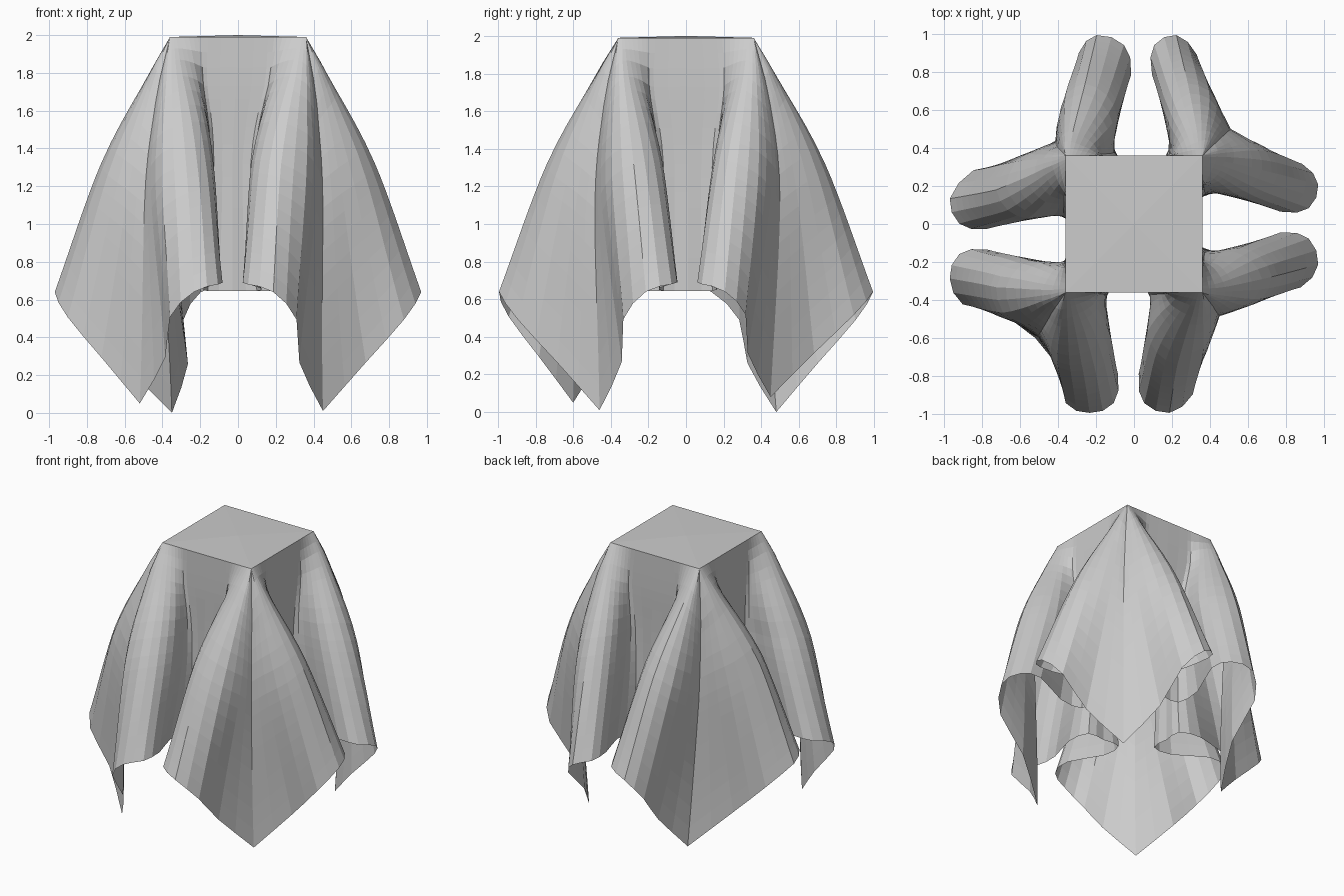
import bpy
import bmesh
from mathutils import Vector, Matrix
from math import radians, sin, pi

old = bpy.data.objects.get("Cube")
if old:
    bpy.data.objects.remove(old, do_unlink=True)

HALF = 0.36      # half width of the flat top
STEPS = 2        # mesh columns between two outline keys

# Half outlines of one side, from the middle of the wall, round a fold, to the cloth corner
top_edge = [(HALF, y, 1.99) for y in (0, .16, .21, .26, .31, .34, HALF, HALF, HALF)]
upper = [(.36, 0, 1.73), (.36, .175, 1.73), (.38, .205, 1.74), (.42, .235, 1.76), (.455, .28, 1.78),
         (.48, .33, 1.78), (.49, .38, 1.74), (.475, .42, 1.69), (.45, .45, 1.63)]
middle = [(.35, 0, 1.32), (.35, .13, 1.32), (.42, .155, 1.32), (.56, .135, 1.33), (.665, .175, 1.34),
          (.725, .275, 1.32), (.695, .395, 1.25), (.59, .465, 1.16), (.51, .51, 1.08)]
hem = [(.35, 0, .645), (.35, .13, .645), (.52, .15, .66), (.77, .055, .69), (.92, .08, .68),
       (.97, .21, .64), (.885, .33, .49), (.69, .345, .26), (.47, .47, 0)]
outlines = [[Vector(p) for p in row] for row in (top_edge, upper, middle, hem)]
RIDGE, LAST = 5, len(hem) - 1
ROWS_BETWEEN = (3, 5, 8)

# Each side: lean of the gap, lean of the folds, their reach, how tightly they close over the wall
sides = [(.01, -.01, 1, 0), (-.04, 0, 1.04, .05), (.08, .075, 1, .2), (-.03, -.02, 1.04, .25)]
# Each hanging corner, going round from the back left: drift of its tip and of its middle
tip_drift = [Vector(d) for d in ((0, -.02, .08), (.12, .01, 0), (-.05, -.13, .05), (-.02, .01, .01))]
belly_drift = [Vector(d) for d in ((0, 0, 0), (.04, -.08, 0), (.04, 0, 0), (-.05, .02, 0))]


def spline(points, i, f):
    """Smooth curve through the points, at fraction f of segment i."""
    b, c = points[i], points[i + 1]
    a = points[i - 1] if i > 0 else b * 2 - c
    d = points[i + 2] if i + 2 < len(points) else c * 2 - b
    return b + (c - a) * (f / 2) + (a * 2 - b * 5 + c * 4 - d) * (f * f / 2) \
        + (b * 3 - a - c * 3 + d) * (f ** 3 / 2)


def drape_rows():
    """Half-side rows from the top edge down to the hem, each with its depth from 0 to 1."""
    columns = []
    for outline in outlines:
        row = [spline(outline, i, s / STEPS) for i in range(LAST) for s in range(STEPS)]
        columns.append(row + [outline[-1]])
    rows, total, done = [], sum(ROWS_BETWEEN), 0
    for seg, count in enumerate(ROWS_BETWEEN):
        final = seg == len(ROWS_BETWEEN) - 1
        for s in range(count + final):
            row = [spline(col, seg, s / count) for col in zip(*columns)]
            rows.append((row, (done + s) / total))
        done += count
    return rows


def place(point, column, depth, side, sign):
    """Move a half-side point to its own side of the cloth."""
    gap_lean, fold_lean, reach, pinch = sides[side]
    key = column / STEPS
    corner = max(0.0, (key - RIDGE) / (LAST - RIDGE))
    inner = min(1.0, max(0.0, (RIDGE + 1 - key) / 3))
    free = 1 - corner
    lean = gap_lean * inner + fold_lean * (1 - inner)
    x = HALF + (point.x - HALF) * (1 + (reach - 1) * free)
    y = sign * point.y * (1 - pinch * inner * sin(pi * depth))
    y += lean * min(1, depth * 2) * free
    spot = Matrix.Rotation(radians(90 * side), 3, 'Z') @ Vector((x, y, point.z))
    which = side if sign > 0 else (side - 1) % 4
    drift = tip_drift[which] * depth + belly_drift[which] * sin(pi * depth)
    return spot + drift * corner


# Draped cloth
bm = bmesh.new()
grid = []
half_columns = LAST * STEPS
for row, depth in drape_rows():
    ring = []
    for side in range(4):
        for j in range(-half_columns, half_columns):
            sign = 1 if j >= 0 else -1
            ring.append(bm.verts.new(place(row[abs(j)], abs(j), depth, side, sign)))
    grid.append(ring)

# Hanging folds
for high, low in zip(grid, grid[1:]):
    for j in range(len(high)):
        k = (j + 1) % len(high)
        bm.faces.new((high[j], low[j], low[k], high[k]))

# Flat top
centre = bm.verts.new((0, 0, 2.0))
rim = grid[0]
for j in range(len(rim)):
    bm.faces.new((centre, rim[j], rim[(j + 1) % len(rim)]))
bmesh.ops.remove_doubles(bm, verts=bm.verts[:], dist=0.0005)

mesh = bpy.data.meshes.new("draped_cloth")
bm.to_mesh(mesh)
bm.free()
cloth = bpy.data.objects.new("draped_cloth", mesh)
bpy.context.collection.objects.link(cloth)

# Plain grey fabric
grey = bpy.data.materials.new("light_grey_fabric")
grey.use_nodes = True
colour = (0.6, 0.6, 0.6, 1)
grey.diffuse_color = colour
grey.node_tree.nodes["Principled BSDF"].inputs["Base Color"].default_value = colour
mesh.materials.append(grey)
